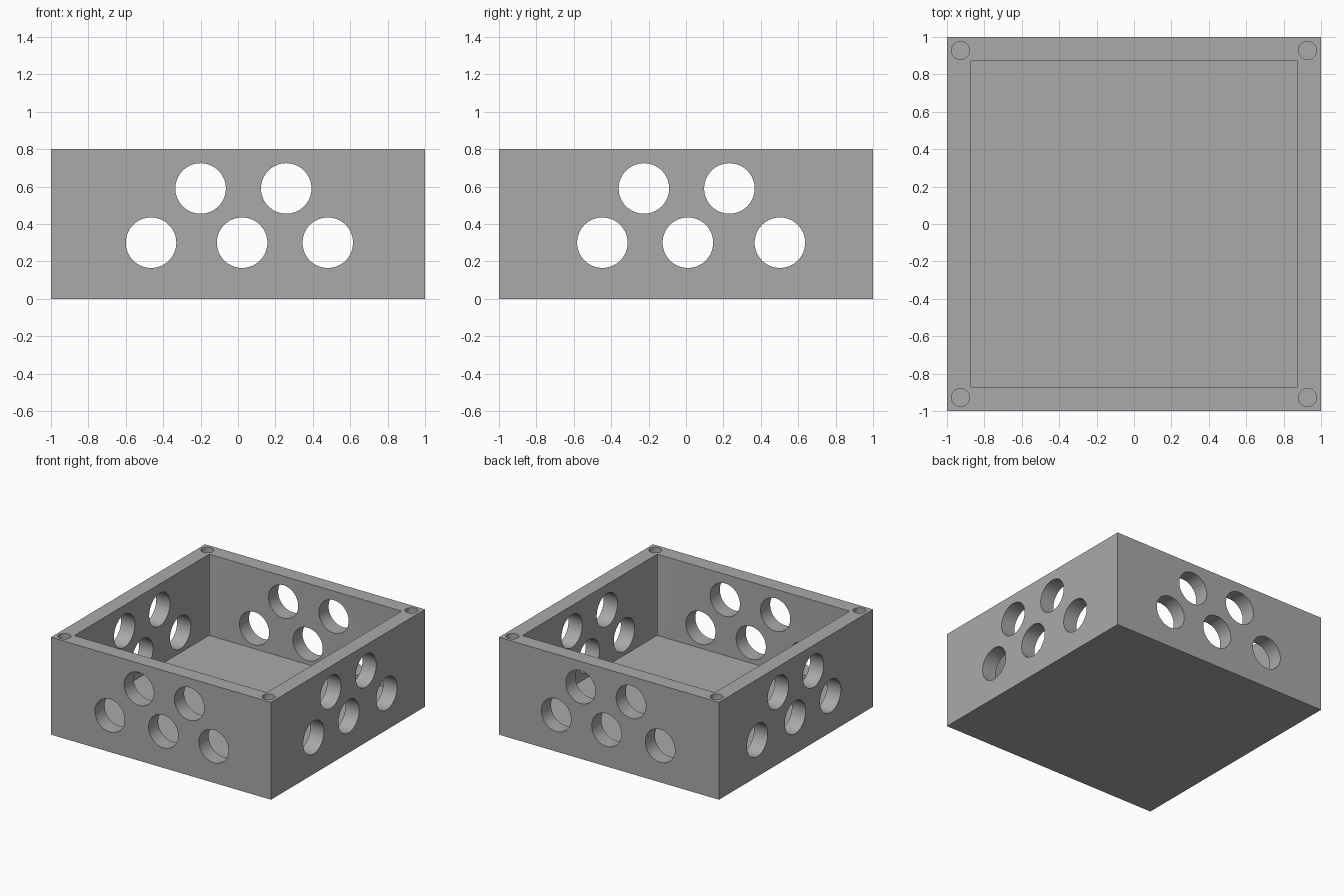
import bpy
from math import radians

if "Cube" in bpy.data.objects:
    bpy.data.objects.remove(bpy.data.objects["Cube"], do_unlink=True)

HEIGHT, FLOOR, INNER = 0.8, 0.133, 0.875
HOLE_R, LOW_Z, HIGH_Z = 0.135, 0.30, 0.59
SOCKET_R, SOCKET_DEPTH, SOCKET_POS = 0.048, 0.05, 0.928


def block(name, size, centre):
    bpy.ops.mesh.primitive_cube_add(size=1, location=centre)
    ob = bpy.context.object
    ob.name = name
    ob.scale = size
    bpy.ops.object.transform_apply(location=False, rotation=False, scale=True)
    return ob


def rod(name, radius, length, centre, rotation=(0, 0, 0)):
    bpy.ops.mesh.primitive_cylinder_add(vertices=64, radius=radius, depth=length,
                                        location=centre, rotation=rotation)
    bpy.context.object.name = name
    return bpy.context.object


def cut(target, cutter):
    bpy.context.view_layer.objects.active = target
    mod = target.modifiers.new("cut", "BOOLEAN")
    mod.operation, mod.solver, mod.object = "DIFFERENCE", "EXACT", cutter
    bpy.ops.object.modifier_apply(modifier=mod.name)
    bpy.data.objects.remove(cutter, do_unlink=True)


# Plain grey material
grey = bpy.data.materials.new("plain grey")
grey.use_nodes = True
colour = (0.4, 0.4, 0.4, 1)
grey.diffuse_color = colour
grey.node_tree.nodes["Principled BSDF"].inputs["Base Color"].default_value = colour

# Solid body
box = block("open_box", (2, 2, HEIGHT), (0, 0, HEIGHT / 2))

# Cavity, open at the top, with slightly rounded upright corners
cavity = block("cavity_cutter", (2 * INNER, 2 * INNER, HEIGHT), (0, 0, FLOOR + HEIGHT / 2))
weights = cavity.data.attributes.new("bevel_weight_edge", "FLOAT", "EDGE")
for edge in cavity.data.edges:
    a, b = (cavity.data.vertices[i].co for i in edge.vertices)
    weights.data[edge.index].value = 1.0 if abs(a.z - b.z) > 0.1 else 0.0
bevel = cavity.modifiers.new("round", "BEVEL")
bevel.limit_method, bevel.width, bevel.segments = "WEIGHT", 0.01, 3
cut(box, cavity)

# Holes running front to back, then side to side
for x, z in ((-0.465, LOW_Z), (0.022, LOW_Z), (0.48, LOW_Z), (-0.20, HIGH_Z), (0.258, HIGH_Z)):
    cut(box, rod("hole_cutter", HOLE_R, 3, (x, 0, z), (radians(90), 0, 0)))
for y, z in ((-0.447, LOW_Z), (0.01, LOW_Z), (0.502, LOW_Z), (-0.225, HIGH_Z), (0.232, HIGH_Z)):
    cut(box, rod("hole_cutter", HOLE_R, 3, (0, y, z), (0, radians(90), 0)))

# Shallow round sockets in the rim corners
for sx in (-1, 1):
    for sy in (-1, 1):
        cut(box, rod("socket_cutter", SOCKET_R, 2 * SOCKET_DEPTH,
                     (sx * SOCKET_POS, sy * SOCKET_POS, HEIGHT)))

box.data.materials.clear()
box.data.materials.append(grey)
bpy.ops.object.select_all(action="DESELECT")
box.select_set(True)
bpy.context.view_layer.objects.active = box
bpy.ops.object.shade_smooth_by_angle(angle=radians(30))
